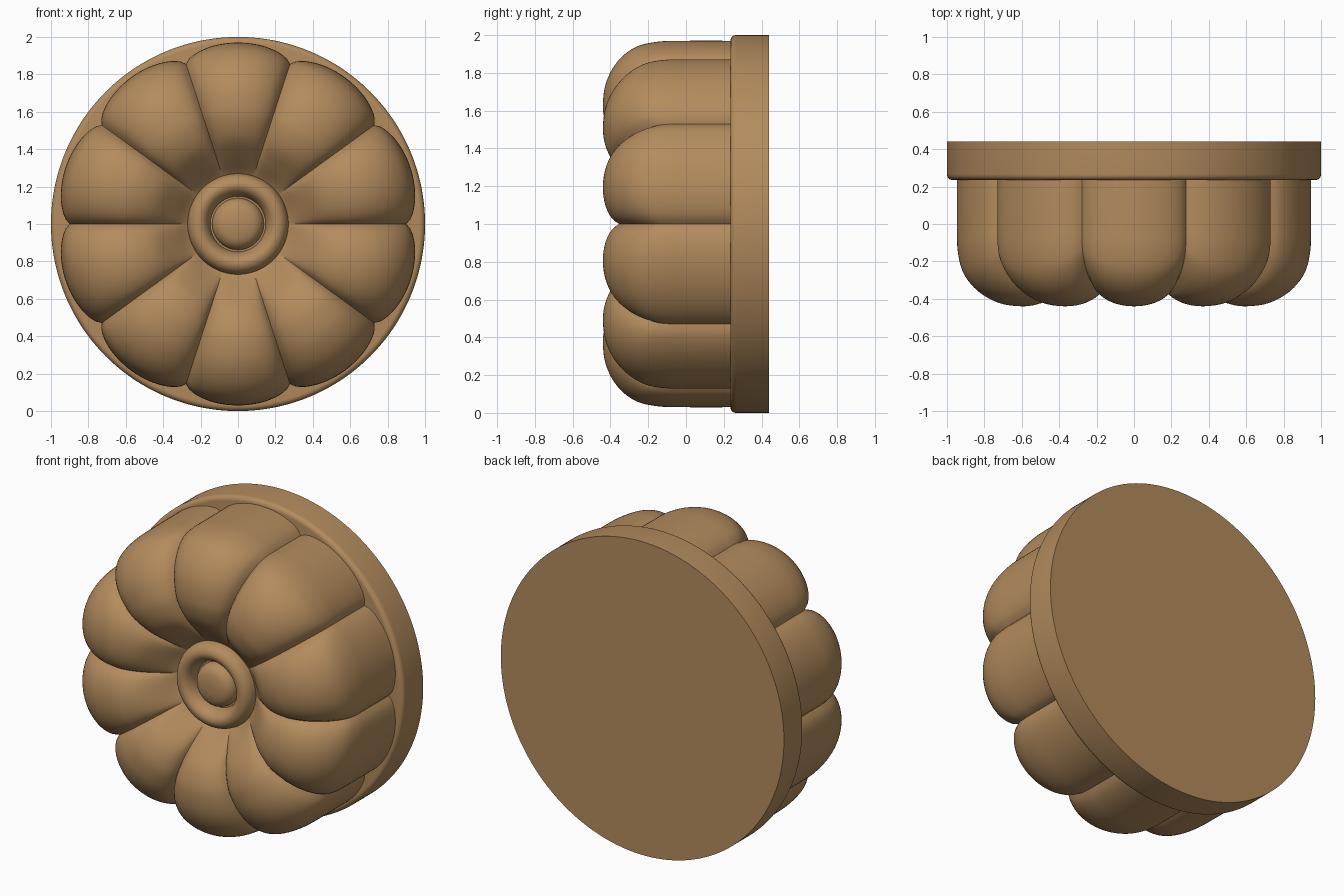
import bpy, bmesh, math

if "Cube" in bpy.data.objects:
    bpy.data.objects.remove(bpy.data.objects["Cube"])

LOBES = 10
SEGS = 240

mat = bpy.data.materials.new("warm_wood")
mat.diffuse_color = (0.45, 0.26, 0.11, 1)
mat.use_nodes = True
mat.node_tree.nodes["Principled BSDF"].inputs["Base Color"].default_value = mat.diffuse_color


def smooth_curve(pts, steps=5):
    """Catmull-Rom resampling of a short profile."""
    p = [pts[0]] + pts + [pts[-1]]
    out = []
    for i in range(1, len(p) - 2):
        for s in range(steps):
            t = s / steps
            out.append(tuple(
                0.5 * (2 * b + (c - a) * t + (2 * a - 5 * b + 4 * c - d) * t * t
                       + (3 * b - a - 3 * c + d) * t ** 3)
                for a, b, c, d in zip(p[i - 1], p[i], p[i + 1], p[i + 2])))
    return out + [pts[-1]]


def revolve(name, profile_at, angle=35):
    """Sweep (radius, y) profiles, ordered centre outwards, around the y axis."""
    bm = bmesh.new()
    cols = []
    for j in range(SEGS):
        a = 2 * math.pi * j / SEGS
        cols.append([bm.verts.new((r * math.cos(a), y, 1 + r * math.sin(a)))
                     for r, y in profile_at(j)])
    for j in range(SEGS):
        c, d = cols[j], cols[(j + 1) % SEGS]
        for i in range(len(c) - 1):
            bm.faces.new((c[i], c[i + 1], d[i + 1], d[i]))
    bmesh.ops.remove_doubles(bm, verts=bm.verts, dist=1e-5)
    me = bpy.data.meshes.new(name)
    bm.to_mesh(me)
    bm.free()
    me.materials.append(mat)
    ob = bpy.data.objects.new(name, me)
    bpy.context.collection.objects.link(ob)
    bpy.context.view_layer.objects.active = ob
    ob.select_set(True)
    bpy.ops.object.shade_smooth_by_angle(angle=math.radians(angle))
    ob.select_set(False)
    return ob


# Petals: blend between a ridge profile and a valley profile
ridge = smooth_curve([(0.23, -0.18), (0.28, -0.215), (0.36, -0.30), (0.45, -0.385),
                      (0.54, -0.427), (0.63, -0.44), (0.75, -0.423), (0.86, -0.363),
                      (0.935, -0.27), (0.965, -0.15), (0.97, 0.0), (0.97, 0.25)])
valley = smooth_curve([(0.23, -0.18), (0.28, -0.21), (0.36, -0.265), (0.45, -0.315),
                       (0.54, -0.345), (0.62, -0.35), (0.73, -0.315), (0.82, -0.25),
                       (0.88, -0.17), (0.898, -0.10), (0.90, 0.0), (0.90, 0.25)])


def petal_profile(j):
    n = SEGS // LOBES
    t = 2 * (j % n) / n - 1
    k = 0.98
    low = math.sqrt(1 - k * k)
    w = (math.sqrt(1 - (k * t) ** 2) - low) / (1 - low)
    return [(v[0] + (r[0] - v[0]) * w, v[1] + (r[1] - v[1]) * w)
            for r, v in zip(ridge, valley)]


revolve("petals", petal_profile, 40)

# Centre ring and button
button = smooth_curve([(0, -0.277), (0.05, -0.274), (0.10, -0.26), (0.13, -0.23), (0.138, -0.195)])
ring = smooth_curve([(0.148, -0.195), (0.157, -0.235), (0.18, -0.268), (0.21, -0.28),
                     (0.242, -0.268), (0.264, -0.235), (0.272, -0.18)])
revolve("centre_ring", lambda j: button + ring, 60)

# Backing disc with rounded front edge and flat back
edge = [(0.97 + 0.03 * math.sin(a), 0.265 - 0.03 * math.cos(a))
        for a in (math.pi / 2 * i / 6 for i in range(7))]
disc = [(0, 0.235)] + edge + [(1.0, 0.44), (0, 0.44)]
revolve("backing_disc", lambda j: disc)
